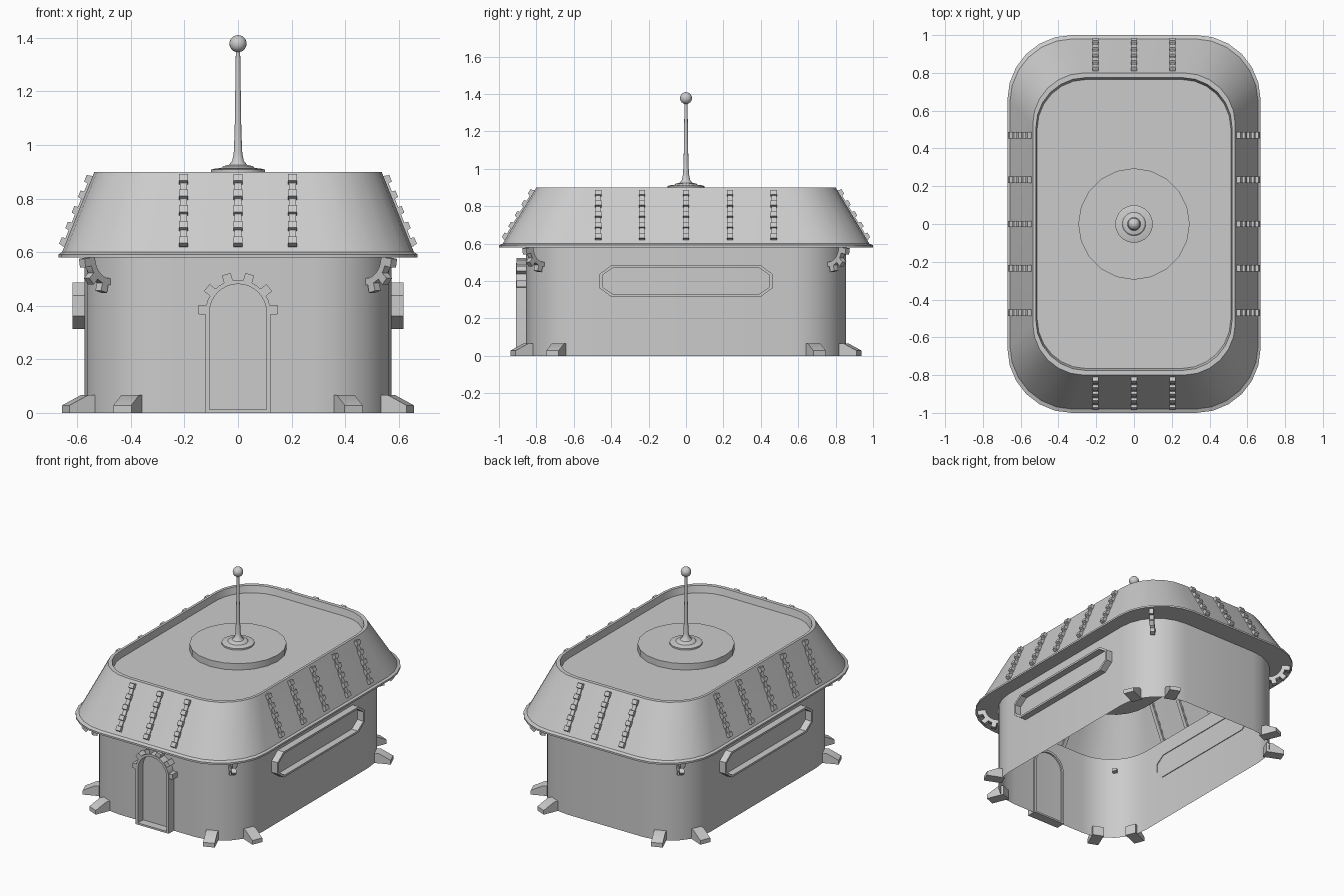
import bpy, bmesh
from math import sin, cos, pi, radians, atan2
from mathutils import Matrix, Vector

if "Cube" in bpy.data.objects:
    bpy.data.objects.remove(bpy.data.objects["Cube"])

HW, HL, R, SEG = 0.67, 1.0, 0.34, 6      # outer roof half width, half length, corner radius
BODY = 0.855                             # wall outline relative to the roof outline


def finish(bm, name, recalc=True):
    if recalc:
        bmesh.ops.recalc_face_normals(bm, faces=bm.faces)
    me = bpy.data.meshes.new(name)
    bm.to_mesh(me)
    bm.free()
    ob = bpy.data.objects.new(name, me)
    bpy.context.collection.objects.link(ob)
    bpy.ops.object.select_all(action='DESELECT')
    ob.select_set(True)
    bpy.context.view_layer.objects.active = ob
    bpy.ops.object.shade_smooth_by_angle(angle=radians(32))
    return ob


def frame(origin, u, v, d):
    m = Matrix((u, v, d)).transposed().to_4x4()
    m.translation = origin
    return m


def band(bm, inner, outer, d0, d1, m, closed=False):
    """Solid strip between two matching outlines, extruded from d0 to d1."""
    rows = [[bm.verts.new(m @ Vector((*p, d))) for p in pts]
            for pts, d in ((inner, d0), (outer, d0), (outer, d1), (inner, d1))]
    n = len(inner)
    for i in range(n if closed else n - 1):
        j = (i + 1) % n
        for k in range(4):
            a, b = rows[k], rows[(k + 1) % 4]
            bm.faces.new((a[i], a[j], b[j], b[i]))
    if not closed:
        for e in (0, -1):
            bm.faces.new([r[e] for r in rows])


def arc(r, a0, a1, n, cv=0.0):
    return [(r * cos(radians(a0 + (a1 - a0) * i / n)),
             cv + r * sin(radians(a0 + (a1 - a0) * i / n))) for i in range(n + 1)]


def gear_teeth(bm, angles, r0, r1, d0, d1, m, cv=0.0, w=6.5):
    for a in angles:
        band(bm, arc(r0, a - w * 1.25, a + w * 1.25, 1, cv), arc(r1, a - w, a + w, 1, cv), d0, d1, m)


def lathe(name, profile, n):
    bm = bmesh.new()
    rings = [[bm.verts.new((r * cos(2 * pi * i / n), r * sin(2 * pi * i / n), z)) for i in range(n)]
             for r, z in profile]
    for a, b in zip(rings, rings[1:]):
        for i in range(n):
            j = (i + 1) % n
            bm.faces.new((a[i], a[j], b[j], b[i]))
    bm.faces.new(rings[0])
    bm.faces.new(rings[-1])
    return finish(bm, name)


# Walls and roof: one open-bottomed shell of scaled rounded rectangles
outline = []
for k, (sx, sy) in enumerate(((1, 1), (-1, 1), (-1, -1), (1, -1))):
    for i in range(SEG + 1):
        a = pi / 2 * (k + i / SEG)
        outline.append((sx * (HW - R) + R * cos(a), sy * (HL - R) + R * sin(a)))
bm = bmesh.new()
rings = [[bm.verts.new((x * s, y * s, z)) for x, y in outline]
         for s, z in ((BODY, 0), (BODY, 0.58), (1, 0.58), (1, 0.592), (0.98, 0.6),
                      (0.80, 0.9), (0.775, 0.9), (0.765, 0.855))]
for a, b in zip(rings, rings[1:]):
    for i in range(len(outline)):
        j = (i + 1) % len(outline)
        bm.faces.new((a[i], a[j], b[j], b[i]))
bm.faces.new(rings[-1])
finish(bm, "walls_and_roof", recalc=False)

# Roof disc and antenna
lathe("roof_disc", [(0.295, 0.853), (0.295, 0.898)], 20)
lathe("antenna", [(0.1, 0.895), (0.1, 0.908), (0.085, 0.912), (0.062, 0.914), (0.055, 0.921), (0.035, 0.925),
                  (0.022, 0.94), (0.016, 0.97), (0.0125, 1.05), (0.008, 1.36)], 20)
bm = bmesh.new()
bmesh.ops.create_uvsphere(bm, u_segments=20, v_segments=12, radius=0.032,
                          matrix=Matrix.Translation((0, 0, 1.378)))
finish(bm, "antenna_ball")

# Toothed ribs on the sloping roof
bm = bmesh.new()
ribs = [(Vector((t, s * 1.0, 0)), Vector((0, s, 0)), HL) for s in (-1, 1) for t in (-0.204, 0, 0.204)]
ribs += [(Vector((s, t, 0)), Vector((s, 0, 0)), HW)
         for s in (-1, 1) for t in (-0.47, -0.235, 0, 0.235, 0.47)]
for pos, out, half in ribs:
    low = pos - out * pos.dot(out) + out * (half * 0.98) + Vector((0, 0, 0.6))
    slope = -out * (half * 0.18) + Vector((0, 0, 0.3))
    length = slope.length
    u = slope.normalized()
    side = Vector((0, 0, 1)).cross(out)
    v = u.cross(side)
    if v.dot(out) < 0:
        v = -v
    m = frame(low, u, v, side)
    a, b = 0.065 * length, 0.945 * length
    band(bm, [(a, -0.012), (b, -0.012)], [(a, 0.008), (b, 0.008)], -0.013, 0.013, m)
    w = 0.105 * length
    for i in range(5):
        s = a + (b - a - w) * i / 4
        band(bm, [(s, -0.004), (s + w, -0.004)], [(s + 0.004, 0.022), (s + w - 0.004, 0.022)],
             -0.017, 0.017, m)
finish(bm, "roof_ribs")

# Corner gear brackets under the eaves and splayed feet
brackets, feet = bmesh.new(), bmesh.new()
cx, cy, r = (HW - R) * BODY, (HL - R) * BODY, R * BODY
for sx in (-1, 1):
    for sy in (-1, 1):
        def corner_frame(deg, z, up):
            c, s = cos(radians(deg)), sin(radians(deg))
            return frame(Vector((sx * (cx + r * c), sy * (cy + r * s), z)),
                         Vector((sx * c, sy * s, 0)), Vector((0, 0, up)), Vector((-sx * s, sy * c, 0)))
        m = corner_frame(45, 0.582, -1)
        band(brackets, arc(0.08, 0, 105, 8), arc(0.105, 0, 105, 8), -0.015, 0.015, m)
        gear_teeth(brackets, (10, 43, 76), 0.1, 0.135, -0.015, 0.015, m, w=7)
        for deg in (22.5, 67.5):
            m = corner_frame(deg, 0, 1)
            band(feet, [(-0.02, 0), (0.025, 0), (0.1, 0)],
                 [(-0.02, 0.066), (0.025, 0.066), (0.1, 0.028)], -0.036, 0.036, m)
finish(brackets, "corner_brackets")
finish(feet, "feet")

# Arched doorway with a toothed arch
bm = bmesh.new()
m = frame(Vector((0, -HL * BODY, 0)), Vector((1, 0, 0)), Vector((0, 0, 1)), Vector((0, -1, 0)))
inner = [(-0.106, 0.012), (0.106, 0.012)] + arc(0.106, 0, 180, 16, 0.375)
outer = [(-0.122, 0), (0.122, 0)] + arc(0.122, 0, 180, 16, 0.375)
band(bm, inner, outer, -0.01, 0.055, m, closed=True)
gear_teeth(bm, [4 + 34.4 * i for i in range(6)], 0.12, 0.15, 0.0, 0.05, m, cv=0.375)
finish(bm, "door_frame")

# Long eight-sided side windows
bm = bmesh.new()


def octagon(hy, hz, c, e):
    return [(hy - c, -hz), (hy, -hz + e), (hy, hz - e), (hy - c, hz),
            (-hy + c, hz), (-hy, hz - e), (-hy, -hz + e), (-hy + c, -hz)]


for s in (-1, 1):
    m = frame(Vector((s * HW * BODY, 0, 0.4)), Vector((0, 1, 0)), Vector((0, 0, 1)), Vector((s, 0, 0)))
    band(bm, octagon(0.447, 0.073, 0.06, 0.042), octagon(0.462, 0.086, 0.065, 0.048), -0.005, 0.045, m, closed=True)
finish(bm, "window_frames")
